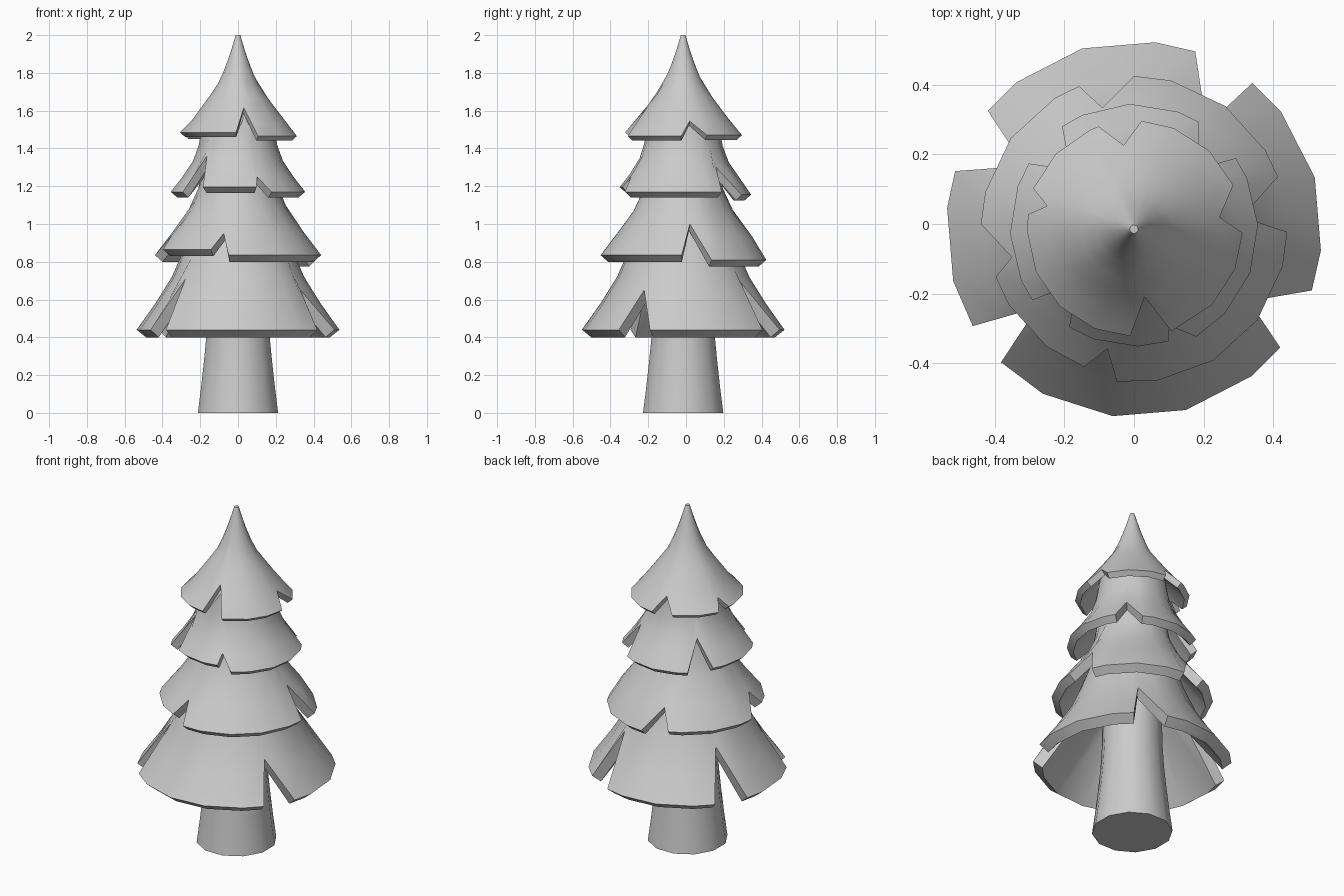
import bpy, bmesh
from math import sin, cos, radians

if "Cube" in bpy.data.objects:
    bpy.data.objects.remove(bpy.data.objects["Cube"])

CY = -0.015  # tree axis sits slightly toward the front


def interp(profile, z):
    if z <= profile[0][1]:
        return profile[0][0]
    for (r0, z0), (r1, z1) in zip(profile, profile[1:]):
        if z <= z1:
            return r0 + (r1 - r0) * (z - z0) / (z1 - z0)
    return profile[-1][0]


def loft(name, columns, cap_first=False, cap_last=False):
    """Skin a closed ring of columns; each column is (angle, [(r, z), ...])."""
    bm = bmesh.new()
    cols = [[bm.verts.new((r * cos(radians(a)), CY + r * sin(radians(a)), z))
             for r, z in pts] for a, pts in columns]
    for i, c in enumerate(cols):
        d = cols[(i + 1) % len(cols)]
        for j in range(len(c) - 1):
            bm.faces.new((c[j], d[j], d[j + 1], c[j + 1]))
    if cap_first:
        bm.faces.new([c[0] for c in reversed(cols)])
    if cap_last:
        bm.faces.new([c[-1] for c in cols])
    bmesh.ops.recalc_face_normals(bm, faces=bm.faces)
    me = bpy.data.meshes.new(name)
    bm.to_mesh(me)
    bm.free()
    ob = bpy.data.objects.new(name, me)
    bpy.context.collection.objects.link(ob)
    bpy.ops.object.select_all(action='DESELECT')
    ob.select_set(True)
    bpy.context.view_layer.objects.active = ob
    bpy.ops.object.shade_smooth_by_angle(angle=radians(30))
    return ob


def tier(name, profile, thick, inner_top, notches, offset, rows):
    """Thick skirt with V notches: (start, apex, end, apex z, rim z after it)."""
    rim = []
    for i, (s, a, e, za, z_after) in enumerate(notches):
        rim += [(s, notches[i - 1][4]), (a, za), (e, z_after)]
        nxt = notches[(i + 1) % len(notches)][0]
        nxt += 360 if nxt < e else 0
        for k in range(-20, 40):
            b = offset + k * 22.5
            if e + 4 < b < nxt - 4:
                rim.append((b, z_after))
    columns = []
    ztop = profile[-1][1]
    for a, h in rim:
        r = interp(profile, h)
        pts = [inner_top, (r - thick[0], h - thick[1])]
        for k in range(rows + 1):
            z = h + (ztop - h) * k / rows
            pts.append((interp(profile, z), z))
        columns.append((a, pts))
    return loft(name, columns, cap_last=True)


# Trunk
trunk = [(0.22, 0), (0.203, 0.13), (0.187, 0.27), (0.174, 0.4), (0.165, 0.55), (0.16, 0.9)]
loft("trunk", [(i * 30 + 15, trunk) for i in range(12)], cap_first=True, cap_last=True)

# Foliage tiers, bottom to top
tier("bottom_branches",
     [(0.54, 0.44), (0.39, 0.65), (0.32, 0.78), (0.24, 1.0)], (0.05, 0.04), (0.16, 0.8),
     [(-39, -32, -19, 0.65, 0.44), (51, 55, 71, 0.70, 0.44),
      (141, 150, 162, 0.70, 0.44), (211, 219, 225, 0.71, 0.44)], -6.5, 4)

tier("lower_middle_branches",
     [(0.44, 0.84), (0.28, 1.04), (0.215, 1.16), (0.19, 1.3)], (0.04, 0.035), (0.235, 1.0),
     [(-110, -102.5, -96.5, 0.95, 0.835), (-1, 6.5, 20, 1.0, 0.81),
      (90, 104.5, 111, 0.94, 0.835), (178, 193, 199, 0.94, 0.865)], 8.5, 4)

tier("upper_middle_branches",
     [(0.36, 1.165), (0.255, 1.3), (0.22, 1.37), (0.2, 1.45), (0.18, 1.58)],
     (0.035, 0.03), (0.185, 1.3),
     [(-73, -70, -60, 1.25, 1.17), (35, 43, 59, 1.3, 1.155),
      (125, 137, 148, 1.31, 1.17), (215, 223, 236.5, 1.36, 1.195)], 2, 5)

tier("top_branches",
     [(0.312, 1.48), (0.243, 1.55), (0.178, 1.64), (0.112, 1.73), (0.066, 1.83),
      (0.036, 1.92), (0.012, 2.0)], (0.027, 0.024), (0.18, 1.56),
     [(-92, -81, -70, 1.615, 1.465), (-2, 8, 24, 1.545, 1.47),
      (86, 97, 109, 1.55, 1.475), (158, 165, 172, 1.535, 1.485)], 1, 8)
